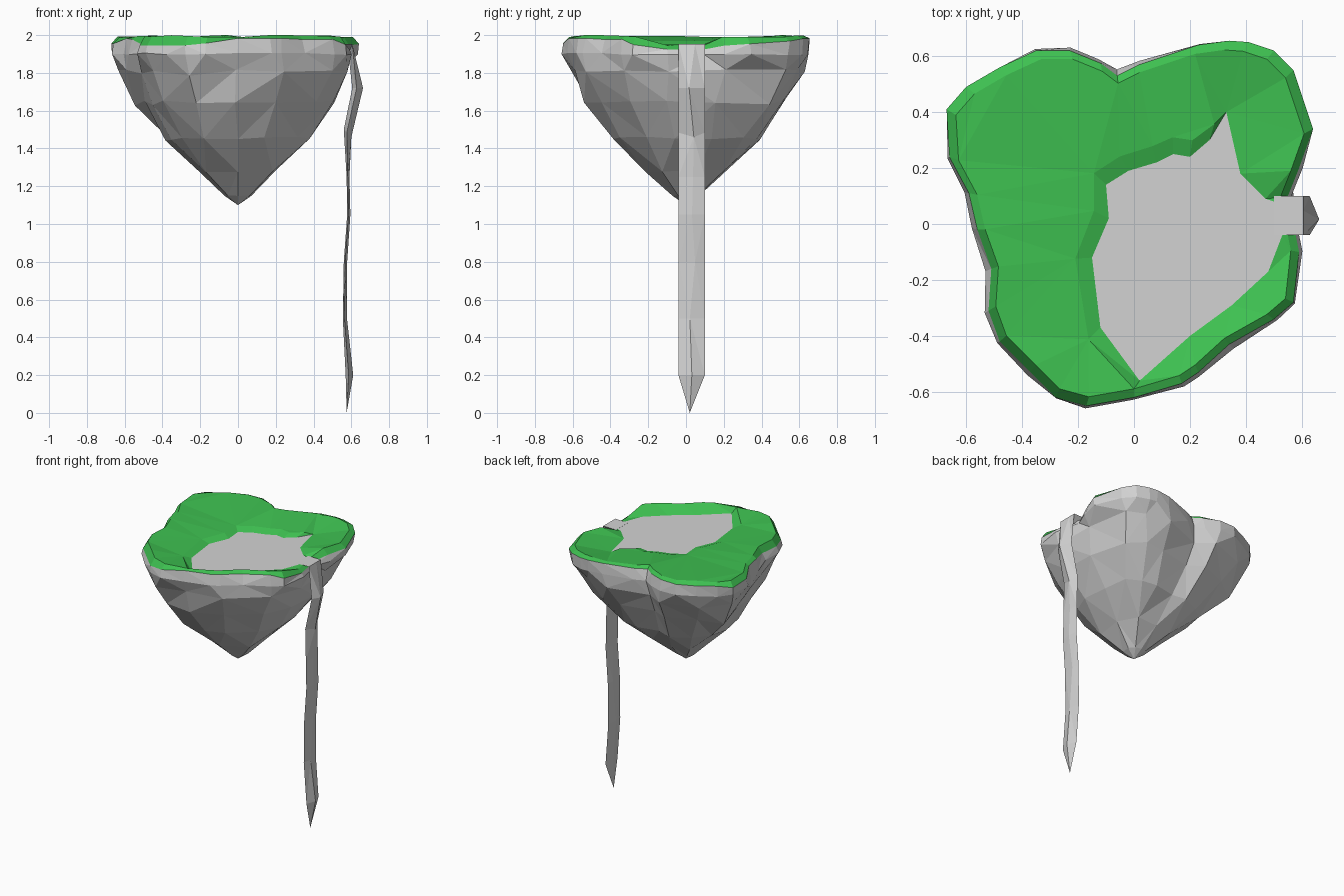
import bpy
import bmesh
import random
from mathutils import Vector

random.seed(4)

default_cube = bpy.data.objects.get("Cube")
if default_cube:
    bpy.data.objects.remove(default_cube, do_unlink=True)


def make_material(name, red, green, blue):
    material = bpy.data.materials.new(name)
    material.use_nodes = True
    colour = (red, green, blue, 1)
    material.diffuse_color = colour
    for node in material.node_tree.nodes:
        if node.type == "BSDF_PRINCIPLED":
            node.inputs["Base Color"].default_value = colour
    return material


def make_object(name, bm, material):
    mesh = bpy.data.meshes.new(name)
    bm.to_mesh(mesh)
    bm.free()
    mesh.materials.append(material)
    part = bpy.data.objects.new(name, mesh)
    bpy.context.collection.objects.link(part)


def add_ring(bm, points):
    return [bm.verts.new(point) for point in points]


def add_face(bm, corners):
    # Merged corners are dropped, so a strip may taper to nothing
    unique = list(dict.fromkeys(corners))
    if len(unique) > 2:
        bm.faces.new(unique)


def loft(bm, upper, lower):
    """Join two rings; the lower one may have half as many points."""
    ratio = len(upper) // len(lower)
    count = len(lower)
    for i in range(count):
        first = upper[ratio * i]
        last = upper[(ratio * (i + 1)) % len(upper)]
        here, following = lower[i], lower[(i + 1) % count]
        if ratio == 2:
            middle = upper[ratio * i + 1]
            add_face(bm, (first, middle, here))
            first = middle
        add_face(bm, (first, last, following, here))


def close_to_tip(bm, ring, point):
    tip = bm.verts.new(point)
    for i, vert in enumerate(ring):
        bm.faces.new((vert, ring[(i + 1) % len(ring)], tip))


def ring_edges(bm, ring):
    edges = []
    for i, vert in enumerate(ring):
        pair = (vert, ring[(i + 1) % len(ring)])
        edges.append(bm.edges.get(pair) or bm.edges.new(pair))
    return edges


def face_upwards(bm):
    bm.normal_update()
    for face in bm.faces:
        if face.normal.z < 0:
            face.normal_flip()


def wobble(amount):
    return random.uniform(-amount, amount)


grey = make_material("stone grey", 0.65, 0.65, 0.65)
green = make_material("grass green", 0.048, 0.53, 0.082)

# Lobed island outline, starting from the notch at the back
outline = [
    (-.06, .53), (-.12, .575), (-.23, .62), (-.35, .62), (-.48, .56), (-.6, .49),
    (-.67, .41), (-.66, .24), (-.59, .11), (-.56, -.02), (-.51, -.16), (-.52, -.31),
    (-.48, -.42), (-.37, -.53), (-.28, -.62), (-.17, -.65), (0, -.62), (.17, -.57),
    (.23, -.53), (.34, -.43), (.5, -.34), (.57, -.28), (.59, -.1), (.55, .1),
    (.59, .2), (.64, .34), (.57, .55), (.5, .62), (.41, .65), (.34, .655),
    (.23, .64), (.02, .57)]

# Ragged shore of the lake
shore = [
    (.5, .08), (.47, .09), (.38, .18), (.33, .4), (.27, .3), (.2, .24), (.14, .25),
    (.08, .22), (-.02, .19), (-.1, .14), (-.09, .02), (-.15, -.12), (-.12, -.37),
    (.02, -.56), (.2, -.4), (.35, -.29), (.48, -.17), (.53, -.04)]
water_level = 1.95


def near_outlet(x, y):
    return x > .5 and abs(y - .02) < .15


def rim_height(x, y):
    if near_outlet(x, y):
        return 1.925
    if x > .5:
        return 1.93 + .07 * abs(y)
    if x < -.62 or (x < -.12 and y < -.1):
        return 1.95 + wobble(.008)
    return 1.98 + wobble(.005)


rim = [Vector((x, y, rim_height(x, y))) for x, y in outline]

# Rock underside: rings shrink, grow rounder and lose points towards the tip
bm = bmesh.new()
previous = add_ring(bm, rim)
levels = [(1.9, 1.01, .12, 1), (1.8, .96, .2, 2), (1.64, .83, .3, 2),
          (1.45, .61, .45, 2), (1.28, .34, .7, 4), (1.15, .11, 1, 4)]
for height, scale, roundness, step in levels:
    rough = .02 * scale if step > 1 else .006
    ring = []
    for point in rim[::step]:
        flat = point.xy.lerp(point.xy.normalized() * .66, roundness) * scale
        ring.append((flat.x + wobble(rough), flat.y + wobble(rough), height + wobble(rough)))
    ring = add_ring(bm, ring)
    loft(bm, previous, ring)
    previous = ring
close_to_tip(bm, previous, (0, 0, 1.1))
bmesh.ops.triangulate(bm, faces=bm.faces[:])
bmesh.ops.recalc_face_normals(bm, faces=bm.faces[:])
make_object("island_rock", bm, grey)

# Grass: outer lip, plateau and the bank above the water
bm = bmesh.new()
lip = add_ring(bm, rim)
ridge = add_ring(bm, [
    (p.x * .95, p.y * .95, 1.945 if near_outlet(p.x, p.y) else 1.994 + wobble(.006))
    for p in rim])
loft(bm, lip, ridge)

water_edge = add_ring(bm, [(x, y, water_level) for x, y in shore])
bank = []
lake_centre = Vector((.15, -.1))
for vert in water_edge:
    x, y = vert.co.xy
    if x < .3 and y > -.38 and not (x > .1 and y < 0):
        out = (vert.co.xy - lake_centre).normalized() * .06
        bank.append(bm.verts.new((x + out.x, y + out.y, 1.97)))
    else:
        bank.append(vert)
loft(bm, bank, water_edge)
bmesh.ops.triangle_fill(
    bm, use_beauty=True, use_dissolve=False, normal=(0, 0, 1),
    edges=ring_edges(bm, ridge) + ring_edges(bm, bank))
face_upwards(bm)
make_object("grass_top", bm, green)

# Lake surface
bm = bmesh.new()
bm.faces.new(add_ring(bm, [(x, y, water_level) for x, y in shore]))
face_upwards(bm)
make_object("lake_water", bm, grey)

# Waterfall: stations of (inner x, inner z, outer x, outer z)
stations = [
    (.5, 1.94, .5, 1.951), (.585, 1.9, .605, 1.952), (.605, 1.72, .662, 1.72),
    (.56, 1.5, .6, 1.46), (.575, 1.25, .59, 1.25), (.578, 1.05, .595, 1.05),
    (.56, .8, .578, .8), (.555, .5, .577, .5), (.57, .2, .61, .2)]
bm = bmesh.new()
previous = None
for index, (inner_x, inner_z, outer_x, outer_z) in enumerate(stations):
    inner = Vector((inner_x, .03, inner_z))
    outer = Vector((outer_x, .03, outer_z))
    # The strip is flat on top, then thins to a sharp edge on each side
    side = outer if index < 2 else inner.lerp(outer, .4)
    drift = Vector((0, wobble(.02), 0))
    half = Vector((0, .07, 0))
    ring = add_ring(bm, [side + half, outer + drift, side - half, inner + drift])
    if previous:
        loft(bm, previous, ring)
    else:
        bm.faces.new(ring)
    previous = ring
close_to_tip(bm, previous, (.575, .02, 0))
bmesh.ops.triangulate(bm, faces=bm.faces[:])
bmesh.ops.recalc_face_normals(bm, faces=bm.faces[:])
make_object("waterfall", bm, grey)
